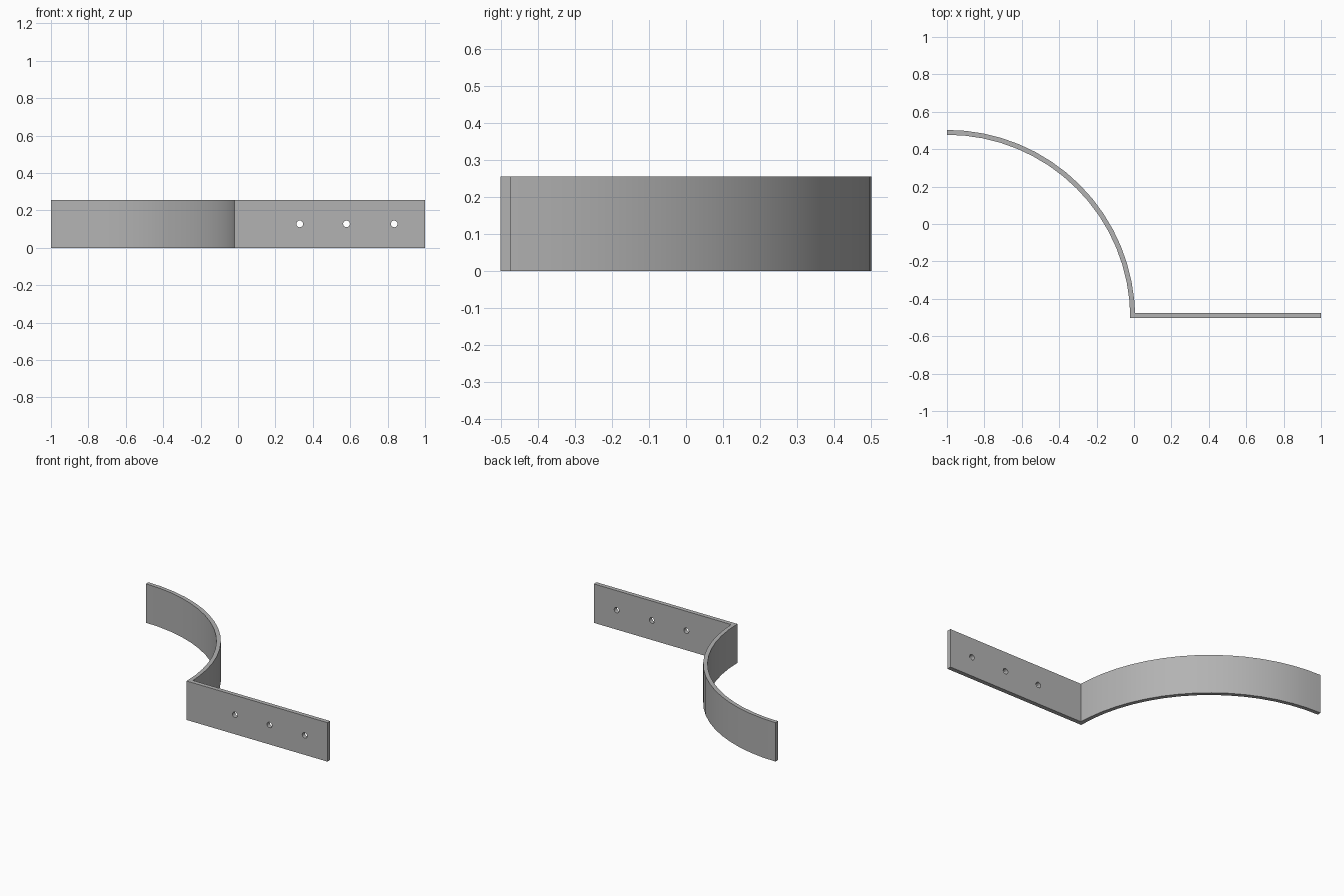
import bpy, bmesh, math
from mathutils import Matrix, Vector

cube = bpy.data.objects.get("Cube")
if cube:
    bpy.data.objects.remove(cube, do_unlink=True)

HEIGHT = 0.255
FRONT, BACK = -0.503, -0.475      # faces of the flat plate
R_OUT, R_IN = 1.006, 0.98         # faces of the curved strap
SEGMENTS = 16
HOLES = (0.33, 0.58, 0.835)
HOLE_RADIUS = 0.018

steel = bpy.data.materials.new("grey steel")
steel.use_nodes = True
colour = (0.45, 0.45, 0.45, 1)
steel.diffuse_color = colour
steel.node_tree.nodes["Principled BSDF"].inputs["Base Color"].default_value = colour


def make_object(name, bm):
    bmesh.ops.recalc_face_normals(bm, faces=bm.faces)
    mesh = bpy.data.meshes.new(name)
    bm.to_mesh(mesh)
    bm.free()
    mesh.materials.append(steel)
    obj = bpy.data.objects.new(name, mesh)
    bpy.context.collection.objects.link(obj)
    return obj


# Cross-section as pairs of points: curved strap, mitred corner, flat plate
centre = Vector((-1, FRONT))
pairs = []
for i in range(SEGMENTS):
    a = math.pi / 2 * (1 - i / SEGMENTS)
    ray = Vector((math.cos(a), math.sin(a)))
    pairs.append((centre + ray * R_OUT, centre + ray * R_IN))
pairs.append((Vector((R_OUT - 1, BACK)), Vector((R_IN - 1, FRONT))))
pairs.append((Vector((1, BACK)), Vector((1, FRONT))))

# Bracket: the section extruded upwards
bm = bmesh.new()
rows = [[bm.verts.new((p.x, p.y, 0)) for p in pair] for pair in pairs]
for (a, b), (c, d) in zip(rows, rows[1:]):
    bm.faces.new((a, b, d, c))
top = bmesh.ops.extrude_face_region(bm, geom=bm.faces[:])["geom"]
bmesh.ops.translate(bm, vec=(0, 0, HEIGHT),
                    verts=[g for g in top if isinstance(g, bmesh.types.BMVert)])
bracket = make_object("bracket", bm)

# Screw holes through the flat plate
bm = bmesh.new()
for x in HOLES:
    place = Matrix.Translation((x, (FRONT + BACK) / 2, HEIGHT / 2)) @ Matrix.Rotation(math.pi / 2, 4, "X")
    bmesh.ops.create_cone(bm, cap_ends=True, segments=16, radius1=HOLE_RADIUS,
                          radius2=HOLE_RADIUS, depth=0.1, matrix=place)
cutter = make_object("screw_hole_cutter", bm)
cutter.hide_render = True

cut = bracket.modifiers.new("screw holes", "BOOLEAN")
cut.operation = "DIFFERENCE"
cut.solver = "EXACT"
cut.object = cutter
bpy.ops.object.select_all(action="DESELECT")
bracket.select_set(True)
bpy.context.view_layer.objects.active = bracket
bpy.ops.object.modifier_apply(modifier=cut.name)
bpy.data.objects.remove(cutter, do_unlink=True)

bpy.ops.object.shade_smooth_by_angle(angle=math.radians(30))
